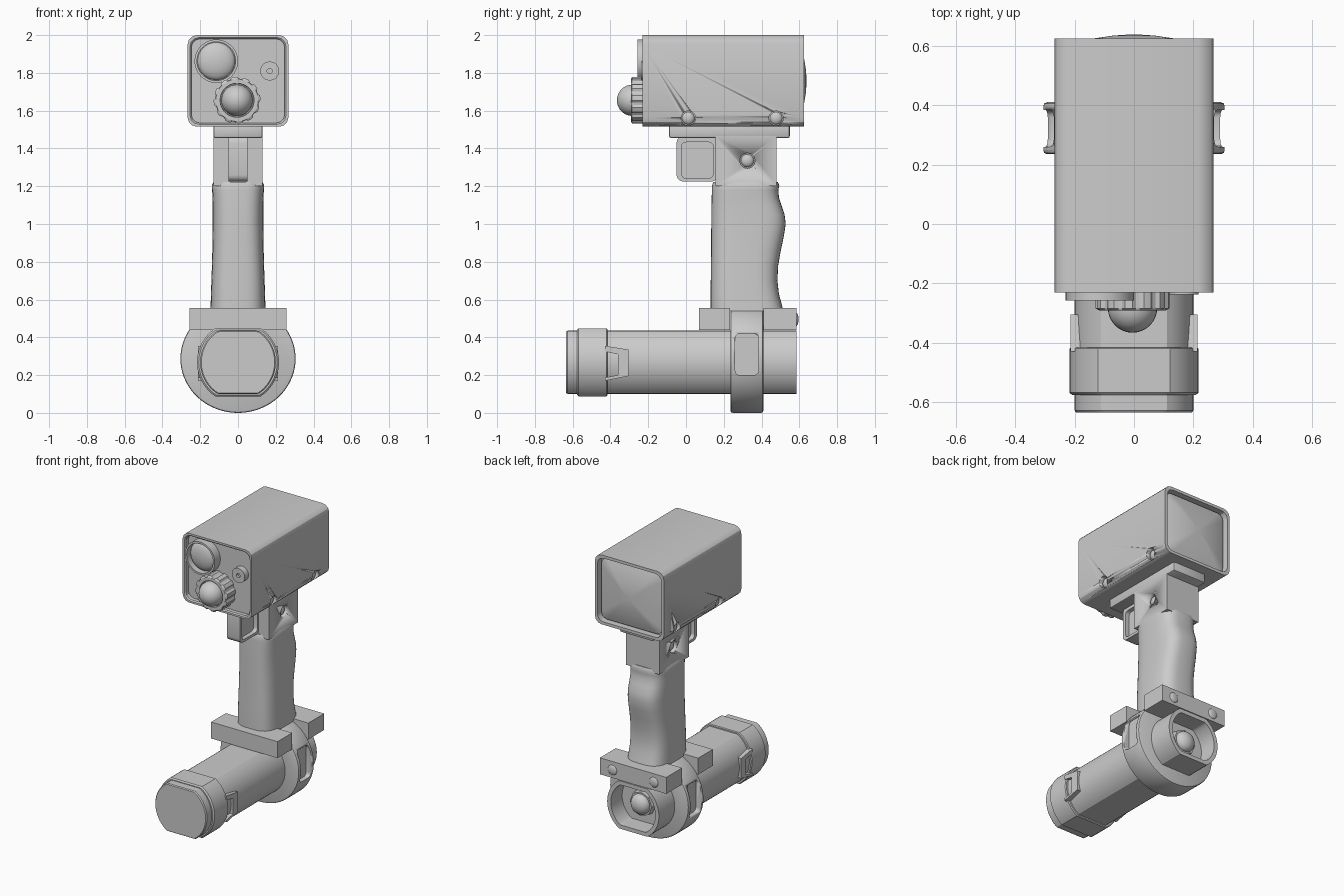
import bpy, bmesh
from math import sin, cos, pi, radians, copysign
from mathutils import Matrix

if "Cube" in bpy.data.objects:
    bpy.data.objects.remove(bpy.data.objects["Cube"])

# ---------- helpers ----------
MAP = {'x': lambda u, v, a: (a, u, v), 'y': lambda u, v, a: (u, a, v), 'z': lambda u, v, a: (u, v, a)}

def finish(bm, name, angle=35):
    bmesh.ops.recalc_face_normals(bm, faces=bm.faces[:])
    me = bpy.data.meshes.new(name)
    bm.to_mesh(me)
    bm.free()
    ob = bpy.data.objects.new(name, me)
    bpy.context.collection.objects.link(ob)
    bpy.ops.object.select_all(action='DESELECT')
    ob.select_set(True)
    bpy.context.view_layer.objects.active = ob
    bpy.ops.object.shade_smooth_by_angle(angle=radians(angle))
    return ob

def loft(name, axis, sections, angle=35):
    """Skin a list of (position, 2D outline) and cap both ends."""
    bm = bmesh.new()
    rings = [[bm.verts.new(MAP[axis](u, v, a)) for u, v in pts] for a, pts in sections]
    n = len(rings[0])
    for r, s in zip(rings, rings[1:]):
        for i in range(n):
            bm.faces.new((r[i], r[(i + 1) % n], s[(i + 1) % n], s[i]))
    bm.faces.new(rings[0])
    bm.faces.new(rings[-1])
    return finish(bm, name, angle)

def rrect(w, h, r, seg=3, c=(0, 0)):
    pts = []
    for k, (sx, sy) in enumerate(((1, 1), (-1, 1), (-1, -1), (1, -1))):
        for i in range(seg + 1):
            t = (k + i / seg) * pi / 2
            pts.append((c[0] + sx * (w - r) + r * cos(t), c[1] + sy * (h - r) + r * sin(t)))
    return pts

def ell(rx, rz, c=(0, 0), lo=-9, hi=9, n=48):
    """Ellipse with optional flats below lo and above hi."""
    return [(c[0] + rx * cos(2 * pi * i / n), max(lo, min(hi, c[1] + rz * sin(2 * pi * i / n)))) for i in range(n)]

def box(name, x, y, z, bevel=0.0):
    bm = bmesh.new()
    bmesh.ops.create_cube(bm, size=1)
    for v in bm.verts:
        v.co = [(lo + hi) / 2 + c * (hi - lo) for c, (lo, hi) in zip(v.co, (x, y, z))]
    if bevel:
        bmesh.ops.bevel(bm, geom=bm.edges[:], offset=bevel, segments=2, profile=0.5, affect='EDGES')
    return finish(bm, name)

def dome(name, c, r):
    bm = bmesh.new()
    bmesh.ops.create_uvsphere(bm, u_segments=32, v_segments=16, radius=1,
                              matrix=Matrix.Translation(c) @ Matrix.Diagonal((*r, 1)))
    return finish(bm, name, 60)

def cut(ob, cutter):
    m = ob.modifiers.new("cut", 'BOOLEAN')
    m.operation, m.object, m.solver = 'DIFFERENCE', cutter, 'EXACT'
    bpy.context.view_layer.objects.active = ob
    bpy.ops.object.modifier_apply(modifier=m.name)
    bpy.data.objects.remove(cutter)

# ---------- head ----------
C = (0, 1.7575)
outer = rrect(.267, .2425, .05, 3, C)
inner = rrect(.247, .2225, .045, 3, C)
head = loft("head_housing", 'y', [(-.195, inner), (-.222, inner), (-.23, rrect(.254, .2295, .047, 3, C)),
                                  (-.23, outer), (.625, outer),
                                  (.625, inner), (.58, inner)], 30)
# bulging rear screen
loft("rear_screen", 'y', [(.57, rrect(.236, .212, .045, 3, C))] +
     [(.597 + .041 * (1 - s * s), rrect(.236 * s, .212 * s, .045 * s, 3, C)) for s in (1, .9, .75, .55, .3, .1)], 60)
# screws sunk in the lower edges
for s in (1, -1):
    for y in (.012, .477):
        cut(head, loft("cutter", 'x', [(s * .235, ell(.038, .038, (y, 1.56))), (s * .4, ell(.038, .038, (y, 1.56)))]))
        dome("head_screw", (s * .235, y, 1.56), (.02, .033, .033))

# upper lens: tube with a sunken dome
L = (-.115, 1.862)
loft("upper_lens_tube", 'y', [(-.18, ell(.115, .115, L)), (-.257, ell(.115, .115, L)),
                              (-.257, ell(.102, .102, L)), (-.215, ell(.102, .102, L))])
dome("upper_lens", (L[0], -.212, L[1]), (.1, .04, .1))
# lower lens: ribbed ring with a ball
L = (-.005, 1.655)
def ribbed(n=60):
    return [(L[0] + r * cos(2 * pi * i / n), L[1] + r * sin(2 * pi * i / n))
            for i in range(n) for r in [.124 if i % 5 < 3 else .115]]
loft("lower_lens_ring", 'y', [(-.18, ribbed()), (-.285, ribbed()), (-.291, ell(.112, .112, L, n=60)),
                              (-.291, ell(.09, .09, L, n=60)), (-.275, ell(.088, .088, L, n=60))], 25)
dome("lower_lens", (L[0], -.283, L[1]), (.083, .083, .083))
# small sensor
L = (.168, 1.81)
loft("small_sensor", 'y', [(-.18, ell(.05, .05, L)), (-.237, ell(.05, .05, L)),
                           (-.237, ell(.014, .014, L)), (-.22, ell(.014, .014, L))])

# ---------- neck ----------
box("mount_plate", (-.13, .13), (-.09, .55), (1.455, 1.53), .012)
neck = box("neck_block", (-.13, .13), (.155, .48), (1.2, 1.465))
for s in (1, -1):
    cut(neck, loft("cutter", 'x', [(s * .1, ell(.04, .04, (.325, 1.335))), (s * .2, ell(.04, .04, (.325, 1.335)))]))
    dome("neck_screw", (s * .1, .325, 1.335), (.022, .034, .034))
# trigger block with recessed sides
T = (.06, 1.345)
rim, pocket = rrect(.11, .12, .035, 4, T), rrect(.085, .095, .025, 4, (.06, 1.338))
loft("trigger", 'x', [(-.02, pocket), (-.05, pocket), (-.05, rim), (.05, rim), (.05, pocket), (.02, pocket)])

# ---------- grip ----------
def grip_section(y0, y1, hx, n=40):
    f = lambda t: copysign(abs(t) ** .62, t)
    return [(hx * f(cos(2 * pi * i / n)), (y0 + y1) / 2 + (y1 - y0) / 2 * f(sin(2 * pi * i / n))) for i in range(n)]
loft("grip", 'z', [(z, grip_section(y0, y1, hx)) for z, y0, y1, hx in (
    (.54, .13, .515, .146), (.57, .13, .508, .145), (.63, .13, .492, .143), (.7, .131, .484, .141),
    (.78, .132, .488, .138), (.86, .133, .502, .136), (.93, .133, .517, .135), (1.0, .134, .528, .134),
    (1.05, .134, .522, .134), (1.1, .135, .505, .134), (1.14, .136, .492, .135), (1.18, .137, .489, .137),
    (1.205, .138, .494, .138), (1.222, .145, .486, .13))], 50)

# ---------- bracket and clamp ----------
box("bracket_front_bar", (-.257, .257), (.07, .232), (.44, .555))
box("bracket_rear_bar", (-.257, .257), (.41, .585), (.44, .555))
for s in (1, -1):
    dome("bracket_screw", (s * .16, .583, .495), (.035, .013, .035))
E = (0, .287)
ring = loft("clamp_ring", 'y', [(y, ell(.305 - d, .287 - d, E, hi=.553, n=72)) for y, d in
                                ((.235, .012), (.239, .003), (.247, 0), (.398, 0), (.406, .003), (.41, .012))])
for s in (1, -1):
    p = rrect(.062, .11, .025, 4, (.322, .31))
    cut(ring, loft("cutter", 'x', [(s * .258, p), (s * .4, p)]))

# ---------- torch ----------
ZC = .268
def tube(r, h):
    return ell(r, r, (0, ZC), ZC - h, ZC + h, 64)
loft("torch_body", 'y', [(-.56, tube(.2, .167)), (.585, tube(.2, .167)),
                         (.585, tube(.172, .14)), (.46, tube(.172, .14))], 30)
loft("torch_collar", 'y', [(-.576, tube(.208, .172)), (-.568, tube(.217, .18)),
                           (-.42, tube(.217, .18)), (-.415, tube(.211, .175))], 30)
loft("torch_front_cap", 'y', [(-.635, tube(.194, .162)), (-.628, tube(.2, .167)), (-.56, tube(.2, .167))], 30)
# rear button
loft("torch_button_base", 'y', [(.45, ell(.09, .09, (0, ZC), n=8)), (.5, ell(.085, .085, (0, ZC), n=8))])
dome("torch_button", (0, .5, ZC), (.07, .05, .07))
# wedge frames on both sides of the collar
frame = [(-.43, .355), (-.305, .335), (-.305, .195), (-.43, .17),
         (-.43, .187), (-.36, .2), (-.36, .31), (-.43, .325)]
for s in (1, -1):
    loft("collar_latch", 'x', [(s * .16, frame), (s * .213, frame)])
